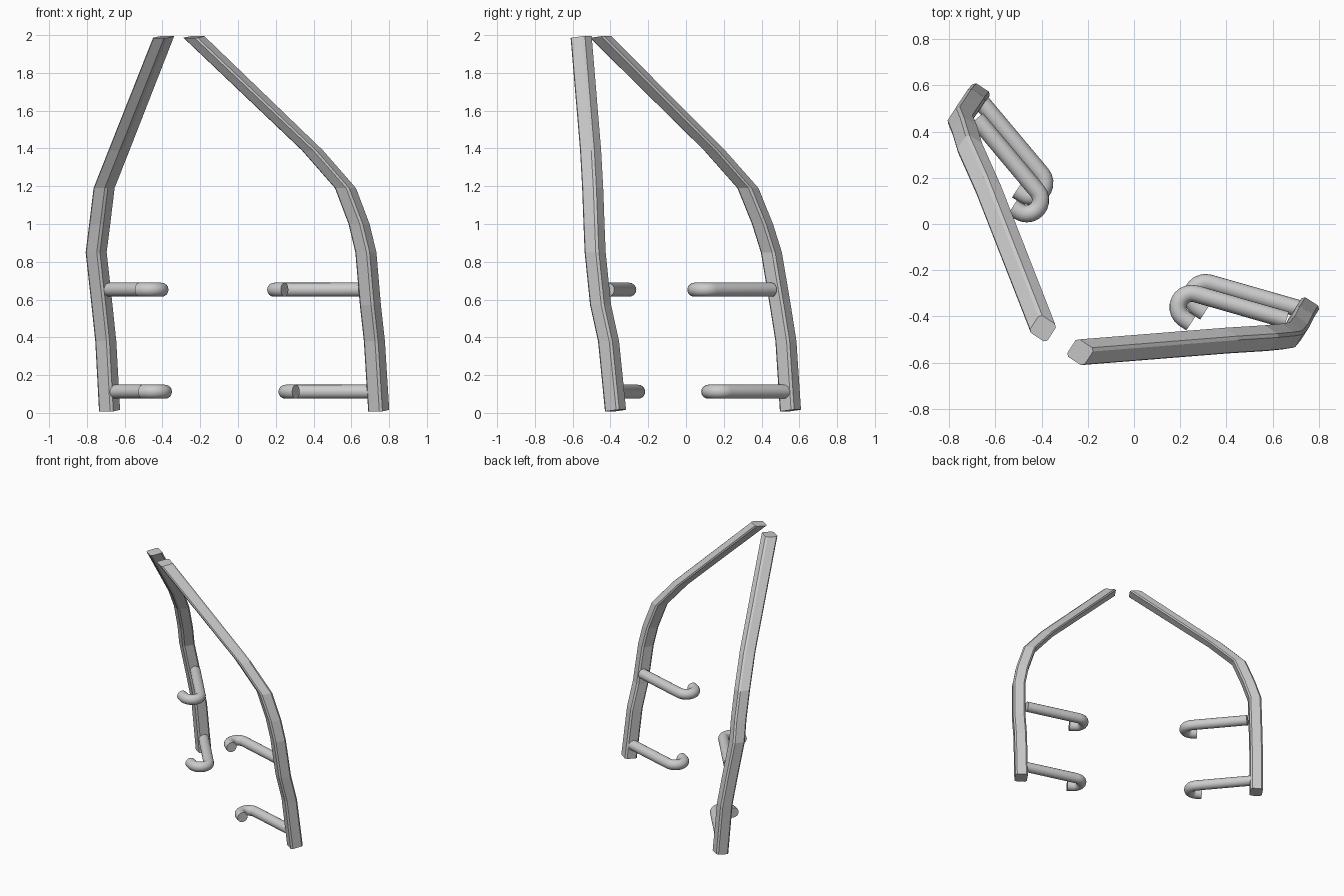
import bpy, bmesh
from math import sin, cos, pi, radians
from mathutils import Vector

if "Cube" in bpy.data.objects:
    bpy.data.objects.remove(bpy.data.objects["Cube"])

# The frame is turned about z: N is its sideways axis, V its fore-aft axis
N = Vector((-.8387, .5446, 0))
V = Vector((.5446, .8387, 0))


def loft(name, rings, smooth):
    """Skin a list of equal-sized rings and cap both ends."""
    bm = bmesh.new()
    loops = [[bm.verts.new(p) for p in r] for r in rings]
    n = len(loops[0])
    for a, b in zip(loops, loops[1:]):
        for i in range(n):
            j = (i + 1) % n
            bm.faces.new((a[i], a[j], b[j], b[i]))
    bm.faces.new(loops[0])
    bm.faces.new(loops[-1])
    bmesh.ops.recalc_face_normals(bm, faces=bm.faces)
    me = bpy.data.meshes.new(name)
    bm.to_mesh(me)
    bm.free()
    ob = bpy.data.objects.new(name, me)
    bpy.context.collection.objects.link(ob)
    if smooth:
        bpy.context.view_layer.objects.active = ob
        ob.select_set(True)
        bpy.ops.object.shade_smooth_by_angle(angle=radians(40))
        ob.select_set(False)


# Posts: chamfered square section, kept level along a bent path
H, C = .045, .012
K = H - C
SECTION = [(H, -K), (H, K), (K, H), (-K, H), (-H, K), (-H, -K), (-K, -H), (K, -H)]


def post(name, path):
    rings = []
    for x, y, z in path:
        tilt = .12 if z < .1 or z > 1.9 else 0
        rings.append([Vector((x, y, z + tilt * b)) + N * a + V * b for a, b in SECTION])
    loft(name, rings, False)


post("right_post", [(.745, -.373, .012), (.722, -.41, .38), (.701, -.452, .57),
                    (.677, -.481, .85), (.641, -.487, 1.0), (.569, -.494, 1.19),
                    (.394, -.505, 1.39), (-.233, -.555, 1.99)])
post("left_post", [(-.68, .553, .012), (-.70, .529, .38), (-.72, .499, .57),
                   (-.751, .452, .85), (-.732, .405, 1.0), (-.709, .328, 1.19),
                   (-.63, .151, 1.39), (-.394, -.452, 1.99)])


# Hooked bars: straight tube, tight bend, short straight tip
def mirrored(p):
    return p + N * 2 * (.02 - p.dot(N))


def bar(name, offset, z, mirror):
    R, r, sides = .06, .037, 16
    centre = Vector((.25, -.36, 0))
    path = [(Vector((.66, -.415, 0)), radians(164))]
    for i in range(11):
        t = radians(164 + 163 * i / 10)
        path.append((centre + R * Vector((sin(t), -cos(t), 0)), t))
    path.append((path[-1][0] + .035 * Vector((cos(t), sin(t), 0)), t))
    rings = []
    for p, t in path:
        side = Vector((-sin(t), cos(t), 0))
        ring = []
        for k in range(sides):
            a = 2 * pi * k / sides
            q = p + offset + side * r * cos(a)
            if mirror:
                q = mirrored(q)
            ring.append(q + Vector((0, 0, z + r * sin(a))))
        rings.append(ring)
    loft(name, rings, True)


for side, mirror in (("right", False), ("left", True)):
    bar(side + "_upper_bar", Vector((0, 0, 0)), .652, mirror)
    bar(side + "_lower_bar", Vector((.06, .047, 0)), .112, mirror)
